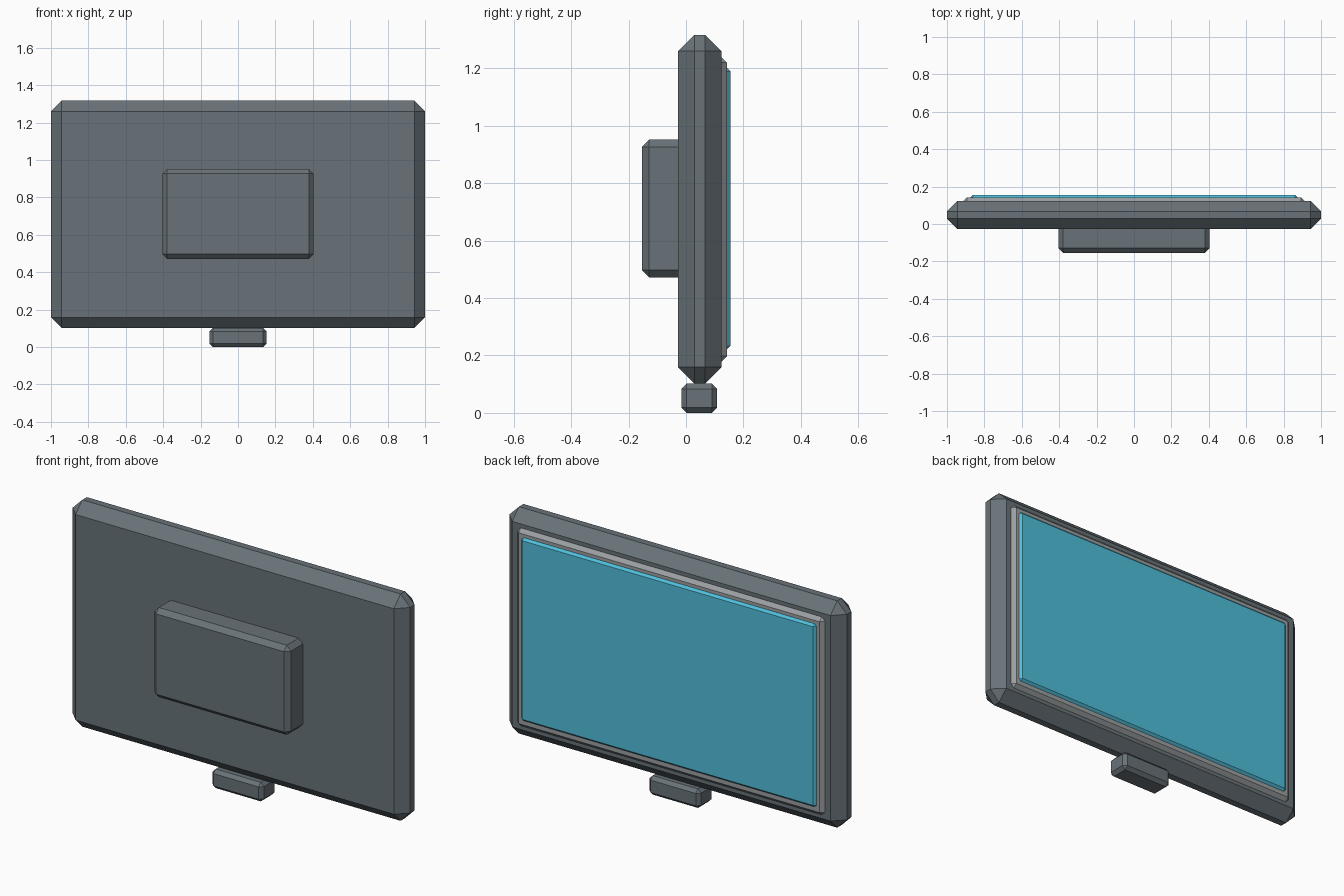
import bpy

cube = bpy.data.objects.get("Cube")
if cube:
    bpy.data.objects.remove(cube, do_unlink=True)


def material(name, rgb):
    mat = bpy.data.materials.new(name)
    mat.use_nodes = True
    mat.diffuse_color = (*rgb, 1)
    mat.node_tree.nodes["Principled BSDF"].inputs["Base Color"].default_value = (*rgb, 1)
    return mat


def chamfered_box(name, half_width, y_range, z_range, chamfer, mat):
    """Box centred on x = 0 with a flat one-segment chamfer on every edge."""
    (y0, y1), (z0, z1) = y_range, z_range
    bpy.ops.mesh.primitive_cube_add(size=1, location=(0, (y0 + y1) / 2, (z0 + z1) / 2))
    obj = bpy.context.object
    obj.name = name
    obj.scale = (2 * half_width, y1 - y0, z1 - z0)
    bpy.ops.object.transform_apply(location=False, rotation=False, scale=True)
    bevel = obj.modifiers.new("chamfer", "BEVEL")
    bevel.width = chamfer
    bevel.segments = 1
    bevel.limit_method = "NONE"
    obj.data.materials.append(mat)
    return obj


casing = material("slate_grey", (0.14, 0.17, 0.19))
trim = material("light_grey", (0.33, 0.35, 0.36))
glass = material("screen_blue", (0.08, 0.52, 0.71))

# Casing with its rear housing and small foot
chamfered_box("casing", 1.0, (-0.028, 0.124), (0.102, 1.317), 0.057, casing)
chamfered_box("rear_housing", 0.404, (-0.154, 0.02), (0.472, 0.952), 0.025, casing)
chamfered_box("foot", 0.152, (-0.016, 0.108), (0.0, 0.102), 0.018, casing)

# Raised bezel and the screen standing slightly proud of it
chamfered_box("bezel", 0.912, (0.04, 0.143), (0.178, 1.24), 0.02, trim)
chamfered_box("screen", 0.875, (0.06, 0.155), (0.22, 1.203), 0.013, glass)
